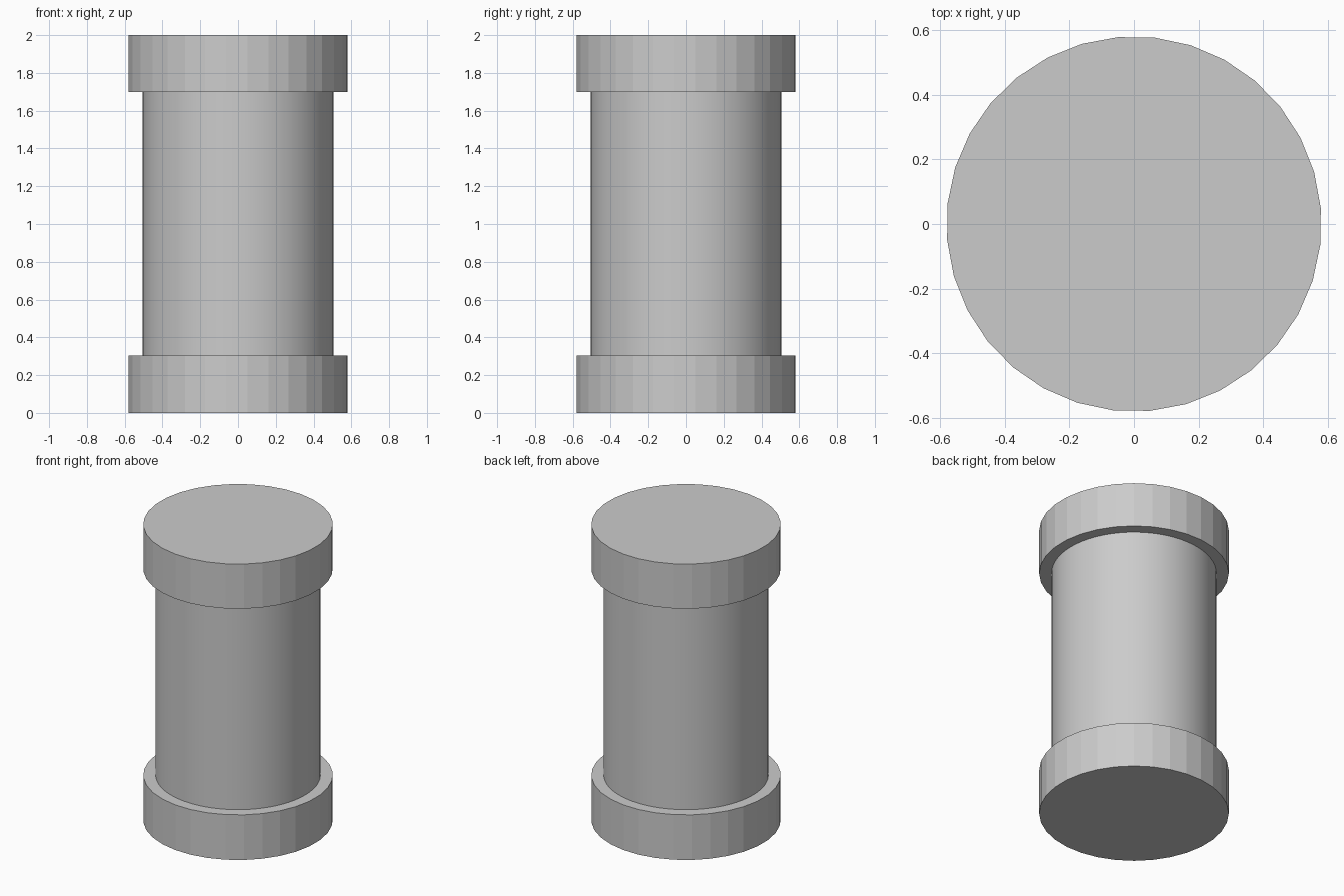
import bpy
import math

if "Cube" in bpy.data.objects:
    bpy.data.objects.remove(bpy.data.objects["Cube"])


def cylinder(name, radius, z0, z1, sides, turn=0.0):
    bpy.ops.mesh.primitive_cylinder_add(
        vertices=sides, radius=radius, depth=z1 - z0,
        location=(0, 0, (z0 + z1) / 2), rotation=(0, 0, math.radians(turn)))
    obj = bpy.context.object
    obj.name = name
    return obj


# Wide flat-faced end collars
for name, z0, z1 in (("bottom_collar", 0.0, 0.305), ("top_collar", 1.698, 2.0)):
    cylinder(name, 0.581, z0, z1, 32, 4.9)

# Smooth central drum, meeting the collars
cylinder("drum_body", 0.505, 0.305, 1.698, 64)
bpy.ops.object.shade_smooth_by_angle(angle=math.radians(30))
